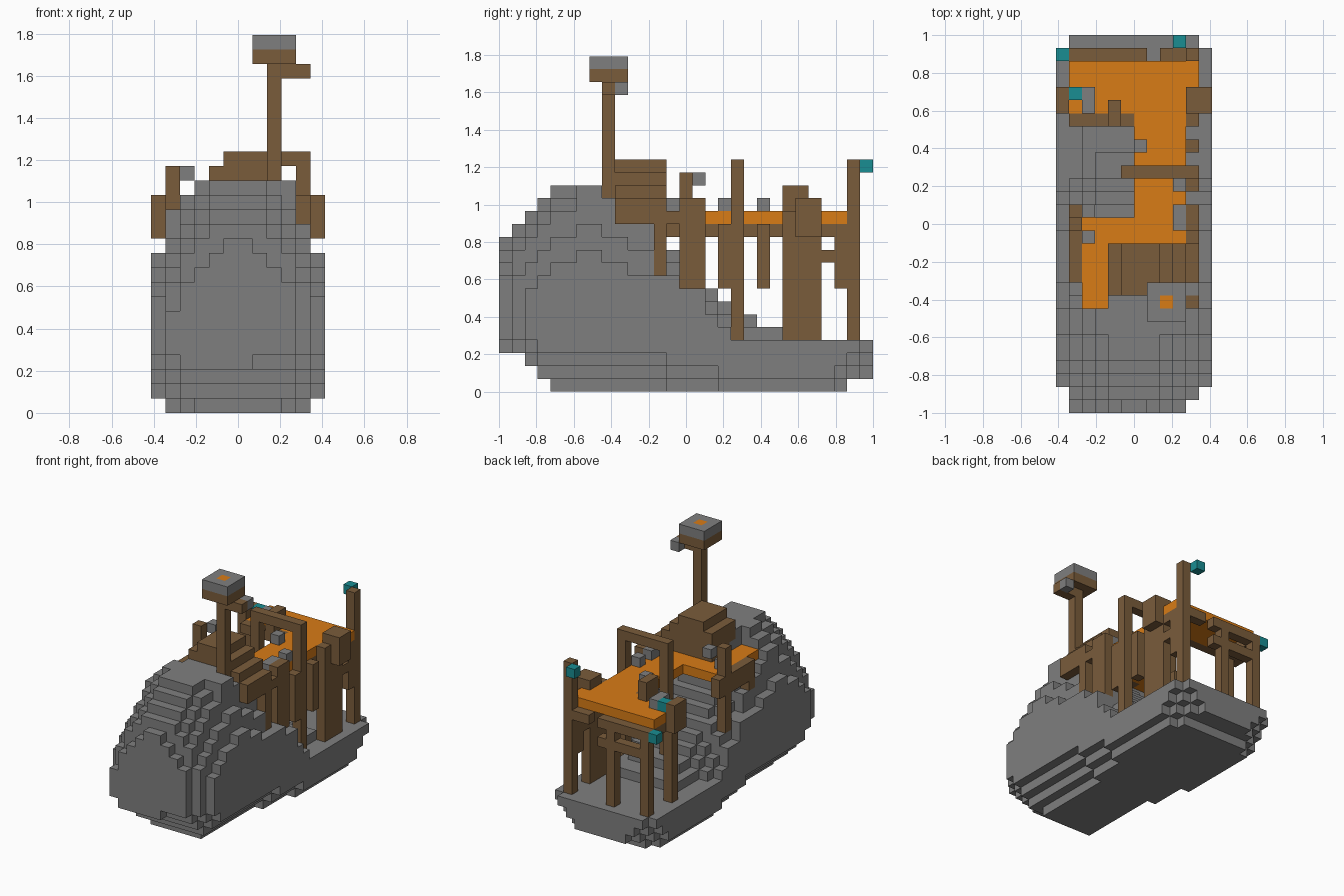
import bpy, bmesh

old = bpy.data.objects.get("Cube")
if old:
    bpy.data.objects.remove(old, do_unlink=True)

U = 2 / 29                      # edge of one block
NX, NY = 12, 29


def material(name, rgb):
    m = bpy.data.materials.new(name)
    m.use_nodes = True
    m.diffuse_color = (*rgb, 1)
    m.node_tree.nodes["Principled BSDF"].inputs["Base Color"].default_value = (*rgb, 1)
    return m


STONE = material("stone grey", (0.212, 0.212, 0.212))
WOOD = material("wood brown", (0.195, 0.107, 0.044))
FLOOR = material("floor orange", (0.69, 0.2, 0.008))
TEAL = material("lamp teal", (0.01, 0.27, 0.29))


def place(name, bm, mat):
    mesh = bpy.data.meshes.new(name)
    bmesh.ops.recalc_face_normals(bm, faces=bm.faces)
    bm.to_mesh(mesh)
    bm.free()
    mesh.materials.append(mat)
    ob = bpy.data.objects.new(name, mesh)
    bpy.context.collection.objects.link(ob)
    return ob


def blocks(name, mat, *boxes):
    """Join boxes given as x, y, z ranges in blocks; draw only the outer skin."""
    cells = {(i, j, k) for a, b, c, d, e, f in boxes
             for i in range(a, b) for j in range(c, d) for k in range(e, f)}
    bm = bmesh.new()
    corners = {}

    def vert(p):
        if p not in corners:
            corners[p] = bm.verts.new(((p[0] - NX / 2) * U, (p[1] - NY / 2) * U, p[2] * U))
        return corners[p]

    for cell in cells:
        for axis in range(3):
            for side in (0, 1):
                near = list(cell)
                near[axis] += 2 * side - 1
                if tuple(near) in cells:
                    continue
                quad = []
                for s, t in ((0, 0), (1, 0), (1, 1), (0, 1)):
                    p = list(cell)
                    p[axis] += side
                    p[(axis + 1) % 3] += s
                    p[(axis + 2) % 3] += t
                    quad.append(vert(tuple(p)))
                bm.faces.new(quad if side else quad[::-1])
    return place(name, bm, mat)


# Stone hull: ridge and flank heights along the length, rising inward by a ramp
ridge = [12, 13, 14, 15, 16, 16, 16, 16, 16, 15, 13, 13, 12, 11, 10, 9, 8, 7, 6, 6, 5, 5]
flank = [5, 7, 8, 9, 10, 10, 11, 11, 10, 10, 9, 9, 9, 9, 8, 8, 6, 5]
front_ramp = [0, 2, 4, 5, 6, 7]
rear_ramp = [0, 0, 1, 2, 3, 4]
nose = [3, 3, 2, 1]


def column(i, j):
    d = min(i, NX - 1 - i)
    if d == 0 and (j < 2 or j == NY - 1) or (j == 0 and i == 10):
        return None
    ramp = front_ramp if j < 12 else rear_ramp
    rise = ramp[d]
    if i in (1, 9) and 5 < j < 9:       # shoulders beside the ridge
        rise += 1
    top = min(ridge[j] if j < len(ridge) else 4,
              (flank[j] if j < len(flank) else 4) + rise)
    if i in (2, 3) and j >= 8:
        top = min(top, 13)
    if i == 0 and j > 13:
        top = max(4, top - 1)
    # keel: stepped nose, stepped sides, stepped stern corners
    low = (3 if j < 13 else 2 if j < 17 else 1) - d
    if j < len(nose):
        low = max(low, nose[j] + max(0, 2 - d) + (j == 0 and i > 6))
    if j > 25:
        low = max(low, j - 24 - d, min(1, j - 26))
    return (i, i + 1, j, j + 1, max(low, 0), top)


hull = [column(i, j) for i in range(NX) for j in range(NY)]
blocks("stone_hull", STONE, *[c for c in hull if c])

# Orange deck
blocks("deck_floor", FLOOR,
       (1, 11, 23, 27, 13, 14), (6, 10, 15, 23, 13, 14),
       (2, 10, 13, 15, 13, 14), (2, 4, 8, 13, 13, 14))

# Lookout mast with its cap and arm
blocks("mast", WOOD, (8, 9, 8, 9, 15, 24), (7, 10, 7, 10, 24, 25), (9, 11, 8, 9, 23, 24))
blocks("mast_cap", STONE, *[(i, i + 1, j, j + 1, 25, 26) for i in range(7, 10)
                            for j in range(7, 10) if (i, j) != (8, 8)])
blocks("mast_light", FLOOR, (8, 9, 8, 9, 25, 26))
blocks("mast_arm_stone", STONE, (10, 11, 9, 10, 23, 24))

# Stepped cabin roof
roof = zip(range(4, 11), (17, 18, 18, 18, 17, 16, 15))
blocks("cabin", WOOD, *[(i, i + 1, 9, 13, 13, h) for i, h in roof])

# Arch across the deck
blocks("arch", WOOD, (10, 11, 18, 19, 4, 18), (5, 6, 18, 19, 6, 18), (5, 11, 18, 19, 17, 18))

# Beams under the deck and around the stern
blocks("deck_beams", WOOD,
       (9, 10, 13, 23, 12, 13), (10, 11, 22, 27, 12, 13), (1, 2, 23, 27, 12, 13),
       (1, 6, 22, 23, 13, 14), (1, 7, 27, 28, 12, 13), (8, 11, 27, 28, 12, 13),
       (1, 7, 27, 28, 10, 11), (10, 11, 25, 27, 10, 11), (10, 11, 17, 18, 10, 11))

# Posts: x, y, bottom, top
posts = [(10, 27, 4, 18), (5, 27, 4, 13), (1, 27, 4, 13), (1, 23, 4, 13),
         (10, 17, 8, 13), (10, 20, 8, 13), (10, 26, 8, 13),
         (10, 12, 9, 14), (1, 14, 8, 17), (1, 10, 11, 14)]
for x, y, low, top in posts:
    blocks("post", WOOD, (x, x + 1, y, y + 1, low, top))

# Side panels and railings
blocks("right_panel", WOOD, (10, 11, 22, 25, 4, 14))
blocks("right_box", WOOD, (10, 12, 23, 25, 12, 15))
blocks("left_box", WOOD, (0, 1, 23, 25, 12, 15))
blocks("middle_panel", WOOD, (10, 11, 14, 16, 8, 15), (10, 11, 13, 14, 13, 14))
blocks("left_rail", WOOD, (1, 2, 10, 16, 12, 14))
blocks("deck_crate", WOOD, (4, 5, 22, 24, 14, 16))

# Loose stones and lamps
for x, y, z in ((9, 14, 14), (9, 15, 14), (6, 20, 14), (9, 17, 14), (2, 13, 14),
                (2, 15, 16), (2, 23, 14), (2, 24, 14)):
    blocks("loose_stone", STONE, (x, x + 1, y, y + 1, z, z + 1))
for x, y, z in ((9, 28, 17), (0, 27, 12), (1, 24, 14)):
    blocks("lamp", TEAL, (x, x + 1, y, y + 1, z, z + 1))
